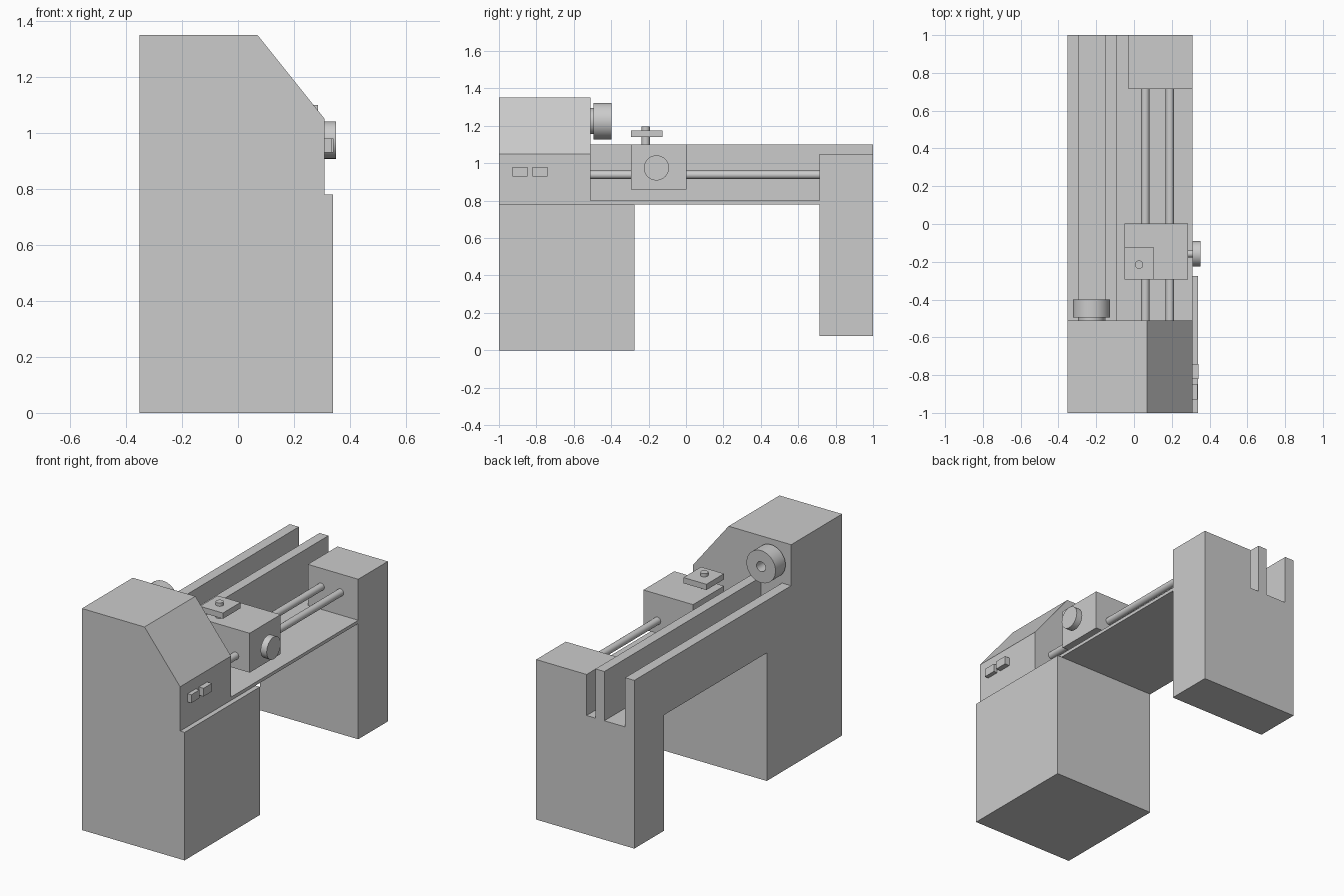
import bpy, bmesh, math
from mathutils import Matrix, Vector

if "Cube" in bpy.data.objects:
    bpy.data.objects.remove(bpy.data.objects["Cube"])


def finish(name, bm, smooth=False):
    bmesh.ops.recalc_face_normals(bm, faces=bm.faces[:])
    me = bpy.data.meshes.new(name)
    bm.to_mesh(me)
    bm.free()
    ob = bpy.data.objects.new(name, me)
    bpy.context.collection.objects.link(ob)
    if smooth:
        bpy.ops.object.select_all(action='DESELECT')
        ob.select_set(True)
        bpy.context.view_layer.objects.active = ob
        bpy.ops.object.shade_smooth_by_angle(angle=math.radians(35))
    return ob


def extrude_y(name, profile, y0, y1):
    """Extrude an x/z outline from y0 to y1."""
    bm = bmesh.new()
    face = bm.faces.new([bm.verts.new((x, y0, z)) for x, z in profile])
    ext = bmesh.ops.extrude_face_region(bm, geom=[face])
    verts = [g for g in ext['geom'] if isinstance(g, bmesh.types.BMVert)]
    bmesh.ops.translate(bm, verts=verts, vec=(0, y1 - y0, 0))
    return finish(name, bm)


def box(name, x0, x1, y0, y1, z0, z1):
    return extrude_y(name, [(x0, z0), (x1, z0), (x1, z1), (x0, z1)], y0, y1)


def lathe(name, origin, axis, profile, steps=40):
    """Spin (radius, height) points around an axis through origin."""
    bm = bmesh.new()
    verts = [bm.verts.new((r, 0, h)) for r, h in profile]
    edges = [bm.edges.new(p) for p in zip(verts, verts[1:])]
    bmesh.ops.spin(bm, geom=verts + edges, cent=(0, 0, 0), axis=(0, 0, 1),
                   angle=math.tau, steps=steps)
    bmesh.ops.remove_doubles(bm, verts=bm.verts[:], dist=1e-5)
    rot = Vector((0, 0, 1)).rotation_difference(Vector(axis)).to_matrix().to_4x4()
    bm.transform(Matrix.Translation(origin) @ rot)
    return finish(name, bm, True)


L, R = -0.352, 0.31          # left and right faces of the machine body

# Legs
box("headstock_leg", L, 0.34, -1, -0.275, 0, 0.78)
box("tail_leg", L, R, 0.715, 1, 0.075, 0.78)

# Headstock housing with sloped control side
extrude_y("headstock", [(L, 0.78), (R, 0.78), (R, 1.05), (0.07, 1.35), (L, 1.35)],
          -1, -0.51)

# Bed with outer wall and inner rail
extrude_y("bed", [(L, 0.78), (R, 0.78), (R, 0.80), (-0.09, 0.80), (-0.09, 1.10),
                  (-0.15, 1.10), (-0.15, 0.80), (-0.29, 0.80), (-0.29, 1.10), (L, 1.10)],
          -0.51, 1)
box("tail_block", -0.03, R, 0.715, 1, 0.80, 1.05)

# Guide rods
for i, x in enumerate((0.06, 0.19)):
    lathe(f"guide_rod_{i + 1}", (x, -0.52, 0.938), (0, 1, 0),
          [(0, 0), (0.022, 0), (0.022, 1.245), (0, 1.245)], 24)

# Sliding carriage with raised plate and post
box("carriage", -0.05, 0.285, -0.295, 0.003, 0.86, 1.10)
box("tool_plate", -0.05, 0.105, -0.295, -0.125, 1.14, 1.175)
lathe("tool_post", (0.027, -0.215, 1.09), (0, 0, 1),
      [(0, 0), (0.022, 0), (0.022, 0.105), (0, 0.105)], 24)

# Handwheel on its short shaft
lathe("handwheel", (0.28, -0.158, 0.975), (1, 0, 0),
      [(0, 0), (0.02, 0), (0.02, 0.03), (0.067, 0.03), (0.067, 0.071), (0, 0.071)])

# Chuck with neck and bore
lathe("chuck", (-0.226, -0.515, 1.225), (0, 1, 0),
      [(0, 0), (0.07, 0), (0.07, 0.02), (0.098, 0.02), (0.098, 0.116),
       (0.03, 0.116), (0.03, 0.025), (0, 0.025)])

# Control buttons
for i, (y, x1) in enumerate(((-0.928, 0.335), (-0.82, 0.342))):
    box(f"button_{i + 1}", 0.30, x1, y, y + 0.08, 0.93, 0.98)
